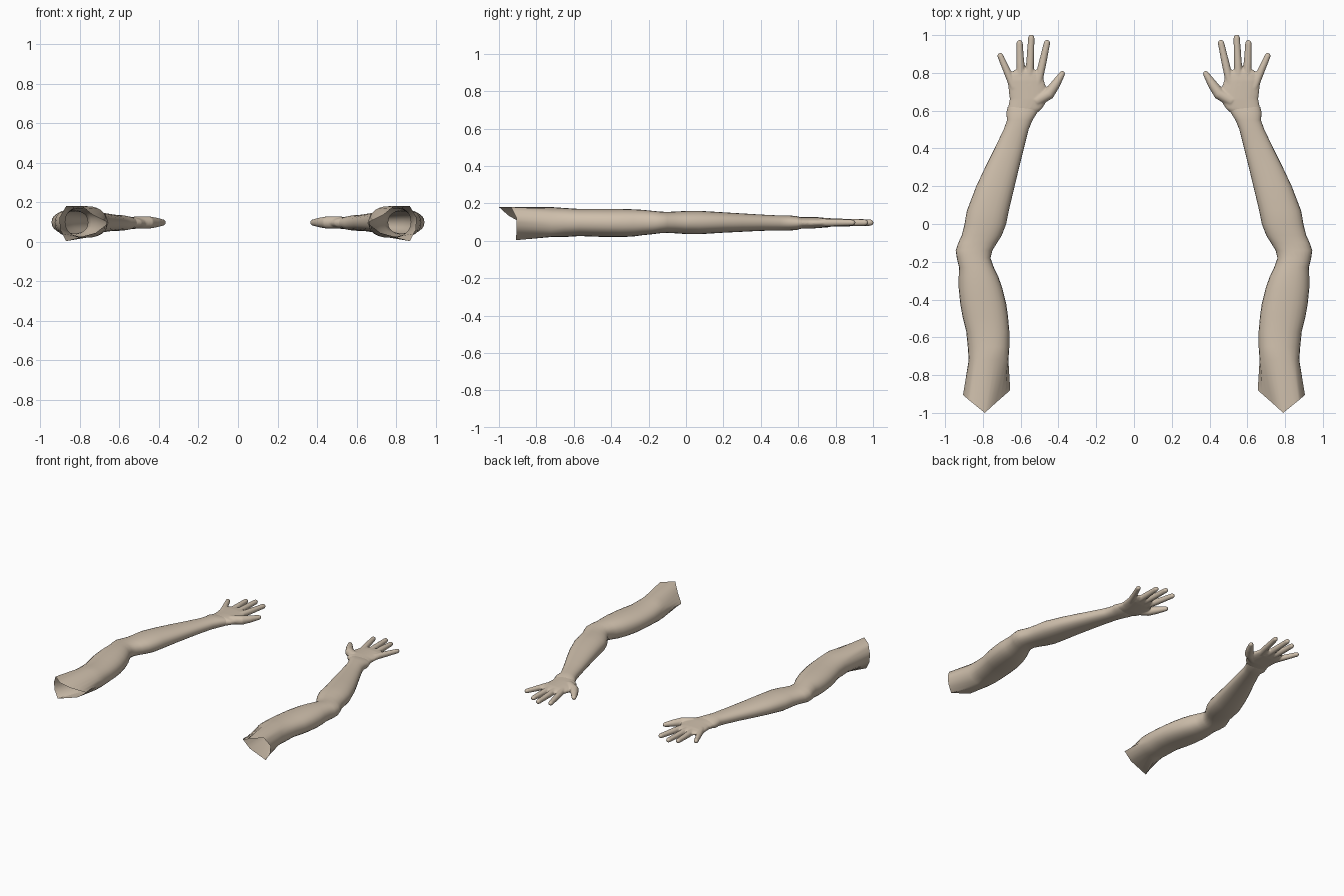
import bpy, bmesh, math
from mathutils import Vector

default = bpy.data.objects.get("Cube")
if default:
    bpy.data.objects.remove(default, do_unlink=True)

# Single skin colour
skin = bpy.data.materials.new("beige_skin")
skin.use_nodes = True
tone = (0.62, 0.52, 0.41, 1)
skin.diffuse_color = tone
bsdf = skin.node_tree.nodes["Principled BSDF"]
bsdf.inputs["Base Color"].default_value = tone
bsdf.inputs["Roughness"].default_value = 0.8

SEGMENTS = 24


def section(y, x_in, x_out, z_low, z_high, power=0.88):
    """Slightly boxy oval across the limb."""
    ring = []
    for i in range(SEGMENTS):
        angle = math.tau * i / SEGMENTS
        c, s = math.cos(angle), math.sin(angle)
        u = math.copysign(abs(c) ** power, c)
        v = math.copysign(abs(s) ** power, s)
        ring.append(Vector(((x_in + x_out + (x_out - x_in) * u) / 2, y,
                            (z_low + z_high + (z_high - z_low) * v) / 2)))
    return ring


def shoulder_rim(corners):
    """Open, angular edge with straight runs between its corners."""
    steps = SEGMENTS // len(corners)
    ring = []
    for i, corner in enumerate(corners):
        following = Vector(corners[(i + 1) % len(corners)])
        ring += [Vector(corner).lerp(following, k / steps) for k in range(steps)]
    return ring


def finger_rings(path, radii):
    """Round rings square to a path, finished with a dome at the tip."""
    points = [Vector(p) for p in path]
    end = (points[-1] - points[-2]).normalized()
    tip, tip_radius = points[-1], radii[-1]
    points[-1] = tip - end * tip_radius
    rounded = list(radii)
    for angle in (0.5, 1.0, 1.4):
        points.append(tip - end * tip_radius * (1 - math.sin(angle)))
        rounded.append(tip_radius * math.cos(angle))
    rings = []
    for i, p in enumerate(points):
        ahead = points[min(i + 1, len(points) - 1)]
        behind = points[max(i - 1, 0)]
        along = (ahead - behind).normalized()
        side = along.cross(Vector((0, 0, 1))).normalized()
        up = side.cross(along)
        rings.append([p + (side * math.cos(a) + up * math.sin(a)) * rounded[i]
                      for a in (math.tau * k / SEGMENTS for k in range(SEGMENTS))])
    return rings


def loft(bm, rings, side, cap=False):
    rows = [[bm.verts.new((p.x * side, p.y, p.z)) for p in ring] for ring in rings]
    for a, b in zip(rows, rows[1:]):
        for i in range(SEGMENTS):
            j = (i + 1) % SEGMENTS
            bm.faces.new((a[i], a[j], b[j], b[i]))
    if cap:
        bm.faces.new(rows[0])
        bm.faces.new(rows[-1])


def finish(bm, name):
    bmesh.ops.recalc_face_normals(bm, faces=bm.faces)
    mesh = bpy.data.meshes.new(name)
    bm.to_mesh(mesh)
    bm.free()
    mesh.materials.append(skin)
    obj = bpy.data.objects.new(name, mesh)
    bpy.context.collection.objects.link(obj)
    bpy.ops.object.select_all(action="DESELECT")
    obj.select_set(True)
    bpy.context.view_layer.objects.active = obj
    return obj


# Upper arm, elbow and forearm: y, inner x, outer x, low z, high z
ARM = [
    (-.72, .665, .875, .02, .18), (-.65, .66, .88, .02, .175),
    (-.57, .66, .888, .025, .17), (-.49, .667, .908, .022, .17),
    (-.42, .677, .92, .02, .17), (-.34, .697, .928, .02, .17),
    (-.28, .718, .928, .023, .168), (-.23, .742, .926, .03, .165),
    (-.18, .76, .938, .035, .16), (-.14, .75, .944, .04, .156),
    (-.1, .725, .93, .042, .154), (-.06, .7, .912, .04, .156),
    (0, .677, .897, .036, .159), (.07, .663, .885, .035, .16),
    (.2, .632, .835, .043, .152), (.3, .608, .788, .048, .146),
    (.4, .583, .738, .053, .14), (.5, .558, .69, .055, .135),
    (.55, .537, .672, .055, .135), (.59, .512, .676, .057, .132),
    (.62, .5, .668, .066, .124),
]
# Cut edge at the shoulder, from the outer side over the top
RIM = [(.905, -.905, .12), (.87, -.935, .18), (.79, -1, .18), (.735, -.95, .135),
       (.655, -.88, .095), (.72, -.89, .045), (.87, -.91, .003), (.9, -.905, .06)]

# Palm, from inside the wrist to the knuckles
PALM = [
    (.57, .535, .655, .07, .12), (.61, .487, .668, .064, .126),
    (.66, .457, .658, .064, .126), (.71, .462, .664, .068, .124),
    (.76, .476, .67, .072, .122), (.79, .485, .662, .078, .118),
    (.815, .51, .635, .086, .112),
]
FINGERS = [
    ([(.51, .74), (.487, .84), (.457, .975)], (.022, .021, .017)),   # index
    ([(.555, .74), (.55, .85), (.543, 1.003)], (.023, .021, .017)),  # middle
    ([(.598, .74), (.602, .85), (.606, .975)], (.022, .021, .017)),  # ring
    ([(.635, .72), (.668, .8), (.714, .905)], (.022, .02, .016)),    # little
    ([(.52, .65), (.45, .69), (.415, .74), (.372, .808)],
     (.032, .031, .025, .016)),                                      # thumb
]

for side, label in ((1, "left"), (-1, "right")):
    # Arm sleeve, open at the shoulder
    bm = bmesh.new()
    loft(bm, [shoulder_rim(RIM)] + [section(*s) for s in ARM], side)
    finish(bm, label + "_arm")
    bpy.ops.object.shade_smooth_by_angle(angle=math.radians(40))

    # Hand: palm and fingers fused into one smooth skin
    bm = bmesh.new()
    loft(bm, [section(*s) for s in PALM], side, cap=True)
    for path, radii in FINGERS:
        points = [(x, y, .097) for x, y in path]
        loft(bm, finger_rings(points, radii), side, cap=True)
    hand = finish(bm, label + "_hand")
    fuse = hand.modifiers.new("fuse", "REMESH")
    fuse.mode = "VOXEL"
    fuse.voxel_size = 0.005
    fuse.use_smooth_shade = True
    soften = hand.modifiers.new("soften", "SMOOTH")
    soften.factor = 0.5
    soften.iterations = 5
    bpy.ops.object.shade_smooth()
